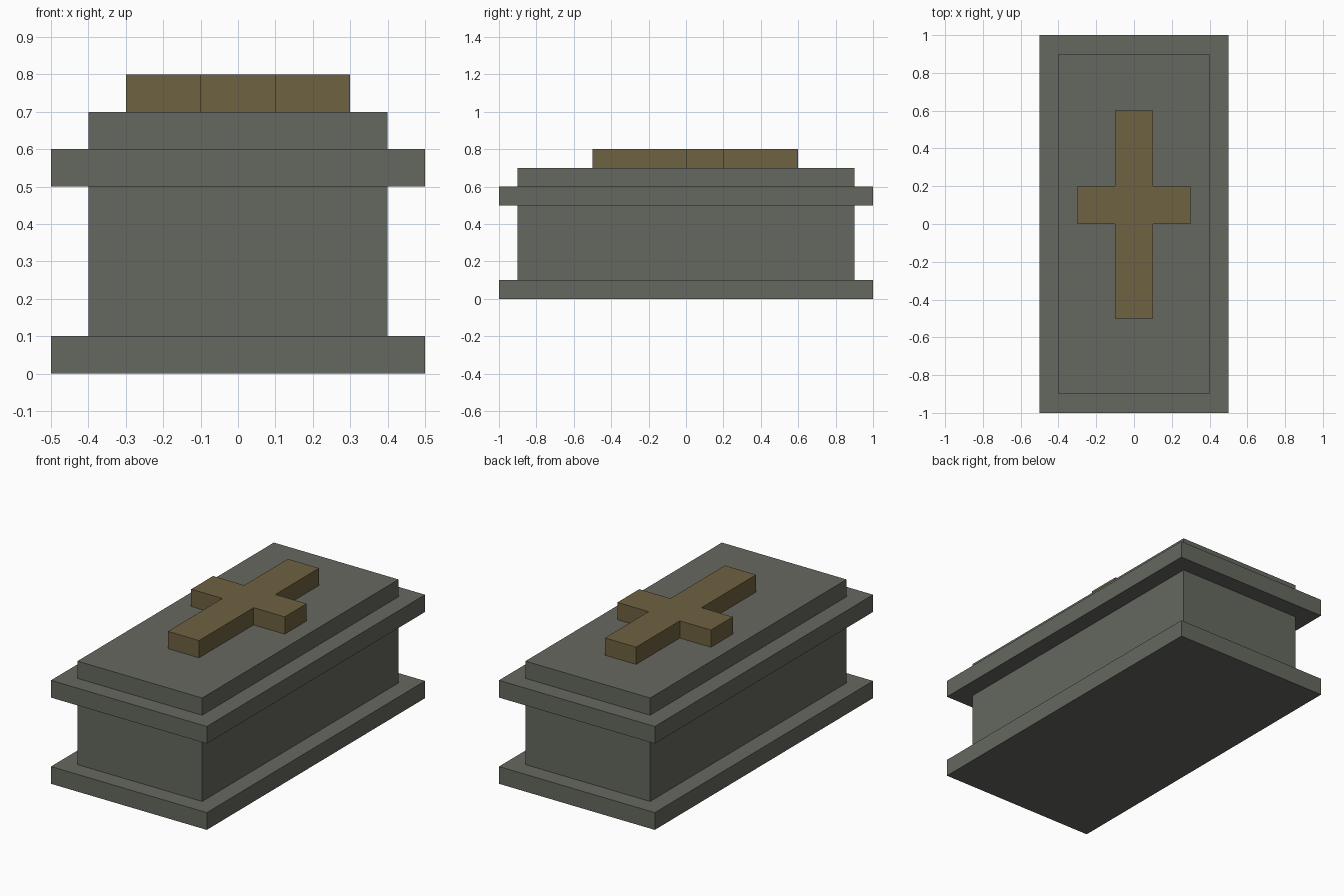
import bpy
import bmesh

cube = bpy.data.objects.get("Cube")
if cube:
    bpy.data.objects.remove(cube, do_unlink=True)


def make_material(name, rgb):
    mat = bpy.data.materials.new(name)
    mat.use_nodes = True
    mat.diffuse_color = (*rgb, 1)
    mat.node_tree.nodes["Principled BSDF"].inputs["Base Color"].default_value = (*rgb, 1)
    return mat


def extrude_outline(name, outline, bottom, top, mat):
    """Raise a closed counter-clockwise outline into a flat-sided solid."""
    bm = bmesh.new()
    face = bm.faces.new([bm.verts.new((x, y, bottom)) for x, y in outline])
    raised = bmesh.ops.extrude_face_region(bm, geom=[face], use_keep_orig=True)["geom"]
    verts = [g for g in raised if isinstance(g, bmesh.types.BMVert)]
    bmesh.ops.translate(bm, verts=verts, vec=(0, 0, top - bottom))
    bmesh.ops.recalc_face_normals(bm, faces=bm.faces)
    mesh = bpy.data.meshes.new(name)
    bm.to_mesh(mesh)
    bm.free()
    mesh.materials.append(mat)
    obj = bpy.data.objects.new(name, mesh)
    bpy.context.collection.objects.link(obj)
    return obj


def rectangle(half_x, half_y):
    return [(-half_x, -half_y), (half_x, -half_y), (half_x, half_y), (-half_x, half_y)]


stone = make_material("grey stone", (0.130, 0.138, 0.114))
bronze = make_material("dull bronze", (0.156, 0.122, 0.053))

# Stone tiers, wide slabs alternating with narrower blocks
wide, narrow = rectangle(0.5, 1.0), rectangle(0.4, 0.9)
extrude_outline("base_slab", wide, 0.0, 0.1, stone)
extrude_outline("chest", narrow, 0.1, 0.5, stone)
extrude_outline("lid_slab", wide, 0.5, 0.6, stone)
extrude_outline("lid_top", narrow, 0.6, 0.7, stone)

# Cross on the lid: right half of the outline, mirrored
half = [(0.1, -0.5), (0.1, 0.0), (0.3, 0.0), (0.3, 0.2), (0.1, 0.2), (0.1, 0.6)]
cross = half + [(-x, y) for x, y in reversed(half)]
extrude_outline("cross", cross, 0.7, 0.8, bronze)
